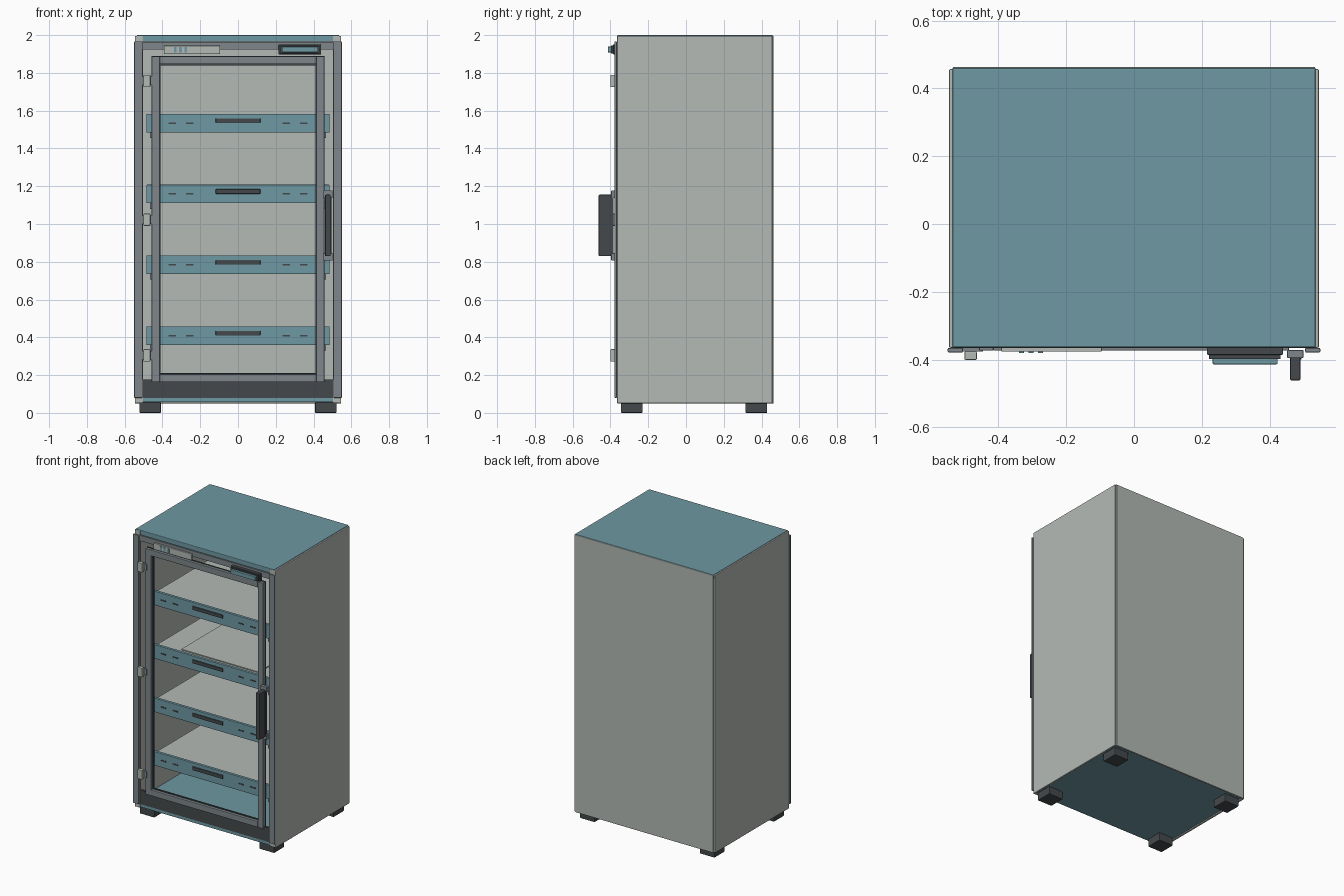
import bpy, bmesh

if "Cube" in bpy.data.objects:
    bpy.data.objects.remove(bpy.data.objects["Cube"])


def mat(name, r, g, b):
    lin = lambda c: ((c / 255 + 0.055) / 1.055) ** 2.4
    m = bpy.data.materials.new(name)
    m.diffuse_color = (lin(r), lin(g), lin(b), 1)
    m.use_nodes = True
    m.node_tree.nodes["Principled BSDF"].inputs["Base Color"].default_value = m.diffuse_color
    return m


TEAL = mat("teal", 110, 152, 162)
LIGHT = mat("light_grey", 180, 186, 181)
STEEL = mat("steel_grey", 126, 134, 139)
DARK = mat("charcoal", 69, 73, 76)


def boxes(name, material, spans, bevel=0.0):
    """One object from boxes, each given as (x0, x1, y0, y1, z0, z1)."""
    bm = bmesh.new()
    for x0, x1, y0, y1, z0, z1 in spans:
        for v in bmesh.ops.create_cube(bm, size=1)["verts"]:
            v.co = (x0 + (v.co.x + .5) * (x1 - x0),
                    y0 + (v.co.y + .5) * (y1 - y0),
                    z0 + (v.co.z + .5) * (z1 - z0))
    me = bpy.data.meshes.new(name)
    bm.to_mesh(me)
    bm.free()
    me.materials.append(material)
    ob = bpy.data.objects.new(name, me)
    bpy.context.collection.objects.link(ob)
    if bevel:
        mod = ob.modifiers.new("edge", "BEVEL")
        mod.width, mod.segments = bevel, 2
    return ob


def both(span):
    """A span and its mirror image across x = 0."""
    x0, x1, *rest = span
    return [span, (-x1, -x0, *rest)]


def frame(x, z0, z1, w, y0, y1):
    """Four bars around a rectangular opening."""
    return both((x - w, x, y0, y1, z0, z1)) + [
        (-x + w, x - w, y0, y1, z0, z0 + w),
        (-x + w, x - w, y0, y1, z1 - w, z1)]


# Cabinet shell
boxes("side_panels", LIGHT, both((.532, .546, -.365, .457, .05, 1.996)), .004)
boxes("side_flanges", LIGHT, both((.503, .542, -.366, -.352, .052, 1.996)), .003)
boxes("back_panel", LIGHT, [(-.535, .535, .45, .464, .05, 1.996)], .004)
boxes("top_panel", TEAL, [(-.536, .536, -.364, .46, 1.966, 2.0)], .004)
boxes("bottom_panel", TEAL, [(-.531, .531, -.362, .45, .057, .1)])

# Front structure
boxes("front_posts", STEEL, both((.505, .55, -.379, -.366, .08, 1.966)), .003)
boxes("top_crossbar", STEEL, [(-.505, .505, -.366, -.345, 1.925, 1.964)])
boxes("kick_panel", DARK, [(-.505, .505, -.364, -.345, .078, .176)])

# Feet
boxes("feet", DARK,
      [s for y in (-.345, .315) for s in both((.408, .522, y, y + .115, 0, .057))], .004)

# Door frame with its seal
boxes("door_frame", STEEL, frame(.457, .163, 1.888, .042, -.374, -.352), .003)
boxes("door_seal", DARK, frame(.459, .161, 1.89, .05, -.354, -.344))

# Drawers, bottom to top
for i in range(4):
    z = .36 + .375 * i
    n = f"drawer_{i + 1}_"
    boxes(n + "front", TEAL, [(-.484, .484, -.332, -.312, z, z + .098)], .002)
    boxes(n + "tray", LIGHT, [(-.475, .475, -.312, .42, z + .015, z + .04)])
    boxes(n + "rails", STEEL, both((.452, .466, -.315, .42, z - .03, z + .015)))
    boxes(n + "grip", DARK, [(-.118, .118, -.34, -.331, z + .05, z + .074)], .002)
    boxes(n + "slots", DARK,
          [s for x in (.235, .327) for s in both((x, x + .04, -.335, -.331, z + .045, z + .053))])
boxes("tray_mat", LIGHT, [(-.3, .3, -.2, .3, 1.15, 1.157)])

# Hinges
boxes("hinges", LIGHT,
      [(-.5, -.464, -.401, -.376, z, z + .065) for z in (.272, .99, 1.725)], .003)
boxes("hinge_leaves", STEEL,
      [(-.515, -.445, -.377, -.36, z + .01, z + .055) for z in (.272, .99, 1.725)])

# Door handle
boxes("handle_mounts", STEEL,
      [(.452, .5, -.396, -.372, z, z + .04) for z in (.806, 1.138)], .003)
boxes("handle_stem", DARK, [(.46, .494, -.4, -.385, .84, 1.145)])
boxes("handle_grip", DARK, [(.461, .491, -.462, -.393, .83, 1.155)], .004)

# Control strip and display
boxes("control_strip", LIGHT, [(-.392, -.095, -.377, -.362, 1.9, 1.944)], .002)
boxes("control_buttons", TEAL,
      [(x, x + .015, -.381, -.376, 1.908, 1.936) for x in (-.34, -.312, -.284)])
boxes("display_mount", DARK, [(.215, .44, -.386, -.36, 1.898, 1.95)], .003)
boxes("display_bezel", DARK, [(.222, .432, -.398, -.386, 1.903, 1.945)])
boxes("display_screen", TEAL, [(.232, .424, -.414, -.392, 1.909, 1.939)], .003)
